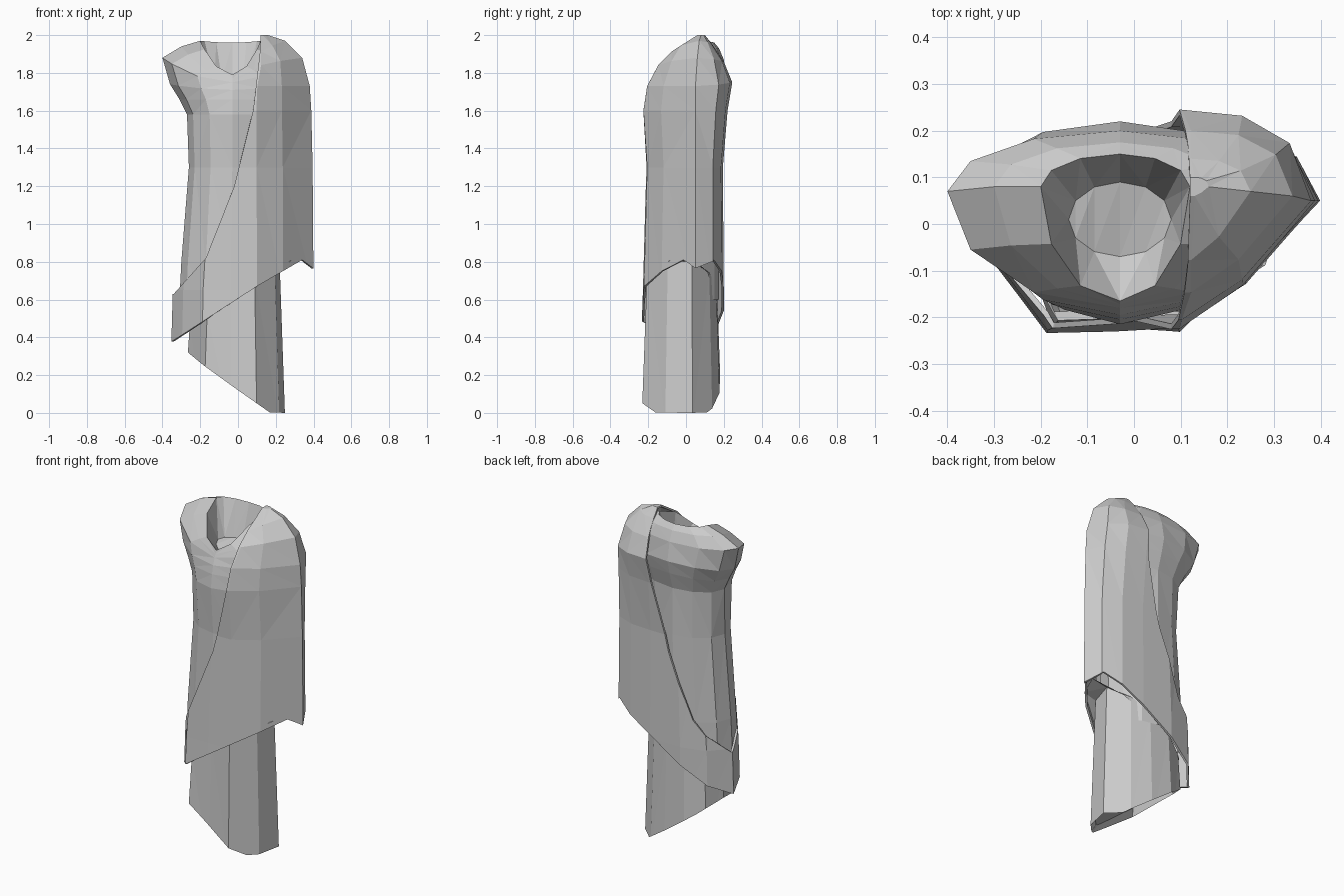
import bpy, bmesh
from math import cos, sin, pi

if "Cube" in bpy.data.objects:
    bpy.data.objects.remove(bpy.data.objects["Cube"])

def finish(bm, name):
    bmesh.ops.recalc_face_normals(bm, faces=bm.faces)
    me = bpy.data.meshes.new(name)
    bm.to_mesh(me)
    bm.free()
    ob = bpy.data.objects.new(name, me)
    bpy.context.collection.objects.link(ob)
    return ob

def ring(n, zs, zf, zb, xl, cx, xr, yf, yc, yb):
    """Oval with separate left/right/front/back reach and heights at sides, front, back."""
    pts = []
    for k in range(n):
        c, s = cos(2 * pi * k / n), sin(2 * pi * k / n)
        x = cx + c * ((xr - cx) if c > 0 else (cx - xl))
        y = yc + s * ((yb - yc) if s > 0 else (yc - yf))
        z = zs * c * c + (zb if s > 0 else zf) * s * s
        pts.append((x, y, z))
    return pts

def loft(rings, cap=False):
    bm = bmesh.new()
    rows = [[bm.verts.new(p) for p in r] for r in rings]
    n = len(rows[0])
    for a, b in zip(rows, rows[1:]):
        for k in range(n):
            j = (k + 1) % n
            bm.faces.new((a[k], a[j], b[j], b[k]))
    if cap:
        bm.faces.new(rows[-1])
    bmesh.ops.triangulate(bm, faces=bm.faces)
    return bm

def height(line, x):
    for (x0, z0), (x1, z1) in zip(line, line[1:]):
        if x0 <= x <= x1:
            return z0 + (z1 - z0) * (x - x0) / (x1 - x0)
    return None

def trim(bm, line, above):
    """Cut away everything above (or below) a line drawn in the front view."""
    for (x0, z0), (x1, z1) in zip(line, line[1:]):
        bmesh.ops.bisect_plane(bm, geom=bm.verts[:] + bm.edges[:] + bm.faces[:], dist=1e-5,
                               plane_co=(x0, 0, z0), plane_no=(z1 - z0, 0, x0 - x1))
    dead = []
    for f in bm.faces:
        c = f.calc_center_median()
        h = height(line, c.x)
        if h is not None and (c.z > h) == above:
            dead.append(f)
    bmesh.ops.delete(bm, geom=dead, context='FACES')

# tunic with short sleeve and sunken neck
tunic = [
    (0.60, 0.60, 0.60, -.31, -.04, .18, -.20, 0, .175),
    (0.80, 0.80, 0.80, -.30, -.04, .18, -.20, 0, .175),
    (1.30, 1.30, 1.30, -.26, -.03, .20, -.195, 0, .17),
    (1.58, 1.58, 1.58, -.27, -.03, .24, -.215, .02, .17),
    (1.66, 1.66, 1.68, -.31, -.03, .26, -.205, .03, .20),
    (1.74, 1.71, 1.76, -.36, -.03, .28, -.195, .05, .22),
    (1.88, 1.75, 1.87, -.40, -.03, .28, -.18, .07, .20),
    (1.94, 1.77, 1.93, -.30, -.03, .20, -.172, .08, .175),
    (1.97, 1.79, 1.96, -.20, -.03, .12, -.165, .08, .15),
    (1.76, 1.72, 1.76, -.14, -.03, .08, -.07, .01, .09),
]
finish(loft([ring(12, *r) for r in tunic], cap=True), "tunic")

# draped cloth over one shoulder: one faceted section, rescaled at each height
hem = [(-.5, .30), (-.34, .385), (.1, .67), (.34, .81), (.42, .75)]
diagonal = [(-.5, .61), (-.34, .63), (-.17, .82), (-.02, 1.2), (.08, 1.6), (.115, 1.9), (.125, 2.1)]
section = [(.4, .05), (.35, .145), (.24, .19), (.1, .2), (-.1, .2), (-.25, .16), (-.345, .05),
           (-.29, -.09), (-.185, -.235), (-.04, -.235), (.1, -.23), (.24, -.135)]

def cloth_ring(zs, zf, zb, xl, cx, xr, yf, yc, yb):
    pts = []
    for x, y in section:
        s = (y - .05) / (.15 if y > .05 else .285)
        px = cx + (x / .4 * (xr - cx) if x > 0 else x / .345 * (cx - xl))
        py = yc + s * ((yb - yc) if s > 0 else (yc - yf))
        pts.append((px, py, zs + ((zb if s > 0 else zf) - zs) * s * s))
    return pts

drape = [
    (0.30, 0.30, 0.30, -.355, 0, .40, -.24, .05, .20),
    (0.65, 0.65, 0.65, -.345, 0, .40, -.228, .05, .20),
    (1.30, 1.30, 1.30, -.27, 0, .395, -.21, .05, .195),
    (1.60, 1.60, 1.60, -.25, 0, .388, -.23, .05, .22),
    (1.73, 1.73, 1.75, -.20, .01, .38, -.21, .05, .245),
    (1.88, 1.84, 1.86, -.12, .05, .34, -.15, .06, .20),
    (1.97, 1.91, 1.95, -.03, .08, .25, -.08, .07, .14),
    (2.00, 2.00, 2.00, .06, .12, .16, .06, .08, .10),
]
bm = loft([cloth_ring(*r) for r in drape], cap=True)
trim(bm, diagonal, above=True)
trim(bm, hem, above=False)
cloth = finish(bm, "draped_cloth")
fold = cloth.modifiers.new("thickness", 'SOLIDIFY')
fold.thickness = 0.012
fold.offset = -1

# underskirt: faceted column that flares out to close the cloth from below
outline = [(.25, .035), (.14, .14), (.02, .182), (-.12, .19), (-.24, .14), (-.29, .02),
           (-.185, -.235), (-.04, -.23), (.1, -.235), (.22, -.11)]
low = [(x, y, -.05) for x, y in outline]
top = [(x * .88, y * .88, height(hem, x) + .05) for x, y in outline]
wide = [(x * 1.28 if x > 0 else x * .95, y * .8) for x, y in outline]
flare = [(x, y, height(hem, x) + .03) for x, y in wide]
bm = loft([low, top, flare])
trim(bm, [(-.5, .51), (-.35, .39), (-.18, .25), (0, .12), (.1, .05), (.17, .001), (.4, 0)], above=False)

# turned-in lip and inner face at the bottom of the skirt
bottom = [e for e in bm.edges if e.is_boundary
          and all(v.co.z < height(hem, v.co.x) + .01 for v in e.verts)]
new = bmesh.ops.extrude_edge_only(bm, edges=bottom)["geom"]
for v in (g for g in new if isinstance(g, bmesh.types.BMVert)):
    v.co.x = v.co.x * .9
    v.co.y = v.co.y * .88
    v.co.z += .04
bmesh.ops.holes_fill(bm, edges=[g for g in new if isinstance(g, bmesh.types.BMEdge) and g.is_boundary])
finish(bm, "underskirt")
